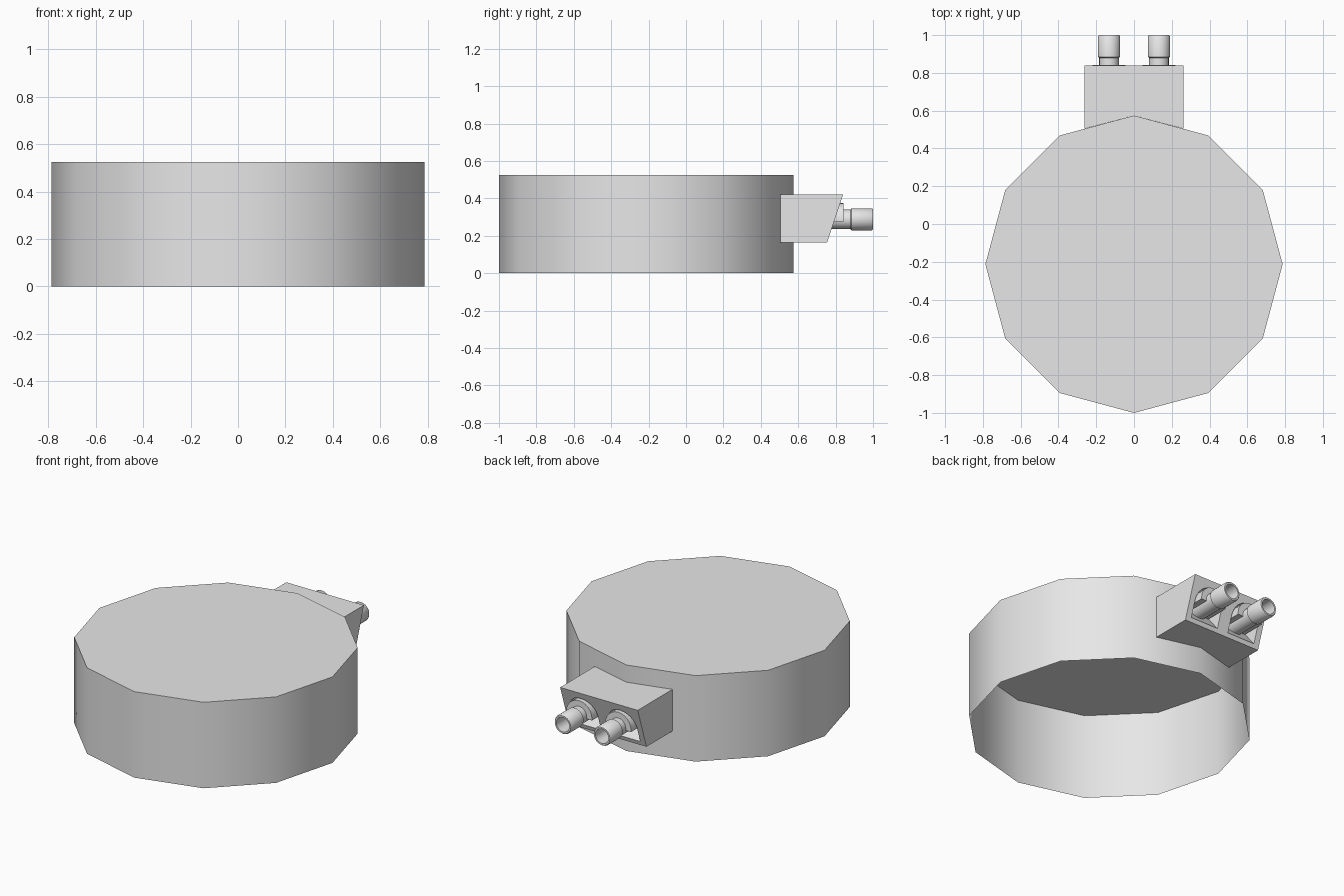
import bpy
import bmesh
from math import cos, sin, pi, radians

cube = bpy.data.objects.get("Cube")
if cube:
    bpy.data.objects.remove(cube, do_unlink=True)

grey = bpy.data.materials.new("light grey")
grey.use_nodes = True
colour = (0.8, 0.8, 0.8, 1)
grey.diffuse_color = colour
grey.node_tree.nodes["Principled BSDF"].inputs["Base Color"].default_value = colour

DRUM_R, DRUM_Y, DRUM_H = 0.787, -0.213, 0.525
SOCKET_X, SOCKET_Z = 0.132, 0.288


def finish(name, bm, smooth=True, recalc=True):
    if recalc:
        bmesh.ops.recalc_face_normals(bm, faces=bm.faces)
    mesh = bpy.data.meshes.new(name)
    bm.to_mesh(mesh)
    bm.free()
    mesh.materials.append(grey)
    obj = bpy.data.objects.new(name, mesh)
    bpy.context.collection.objects.link(obj)
    bpy.ops.object.select_all(action='DESELECT')
    obj.select_set(True)
    bpy.context.view_layer.objects.active = obj
    if smooth:
        bpy.ops.object.shade_smooth_by_angle(angle=radians(40))
    return obj


def bridge(bm, a, b):
    for i in range(len(a)):
        j = (i + 1) % len(a)
        bm.faces.new((a[i], a[j], b[j], b[i]))


def prism(name, lower, upper, smooth=True):
    """Closed solid between two matching outlines."""
    bm = bmesh.new()
    a = [bm.verts.new(p) for p in lower]
    b = [bm.verts.new(p) for p in upper]
    bridge(bm, a, b)
    bm.faces.new(a)
    bm.faces.new(b)
    return finish(name, bm, smooth)


def arch(x, z, r, bottom, steps=12):
    """Round-topped outline in x and z."""
    pts = [(x + r * cos(pi * i / steps), z + r * sin(pi * i / steps))
           for i in range(steps + 1)]
    return pts + [(x - r, bottom), (x + r, bottom)]


# Twelve-sided drum, open underneath
bm = bmesh.new()
rings = []
for z in (0, DRUM_H):
    rings.append([bm.verts.new((DRUM_R * cos(i * pi / 6),
                                DRUM_Y + DRUM_R * sin(i * pi / 6), z))
                  for i in range(12)])
bridge(bm, *rings)
bm.faces.new(rings[1])
finish("drum", bm, recalc=False)

# Housing that follows the drum wall, with a leaning rear face
W = 0.262
wall = [(-W, 0.505), (0, 0.574), (W, 0.505)]
outlines = [[(x, y, z) for x, y in wall + [(W, back), (-W, back)]]
            for z, back in ((0.165, 0.755), (0.42, 0.84))]
housing = prism("connector_housing", *outlines, smooth=False)

for side, word in ((-1, "right"), (1, "left")):
    x = side * SOCKET_X

    # Arched pocket with a sloping floor
    outline = arch(x, SOCKET_Z, 0.094, 0.19)
    cutter = prism("pocket_cutter",
                   [(px, 0.762 - 0.8 * (pz - 0.19), pz) for px, pz in outline],
                   [(px, 0.95, pz) for px, pz in outline], smooth=False)
    cutter.hide_render = True
    cut = housing.modifiers.new("pocket", 'BOOLEAN')
    cut.operation = 'DIFFERENCE'
    cut.solver = 'EXACT'
    cut.object = cutter
    bpy.context.view_layer.objects.active = housing
    bpy.ops.object.modifier_apply(modifier=cut.name)
    bpy.data.objects.remove(cutter, do_unlink=True)

    # Half-round collar above the pipe
    outline = arch(x, SOCKET_Z, 0.087, 0.277)
    prism(word + "_collar", [(px, 0.62, pz) for px, pz in outline],
          [(px, 0.843, pz) for px, pz in outline])

    # Hollow stepped pipe, turned about the y direction
    profile = [(0.052, 0.66), (0.052, 0.88), (0.059, 0.885), (0.059, 0.993),
               (0.054, 1.0), (0.044, 1.0), (0.044, 0.86)]
    bm = bmesh.new()
    loops = [[bm.verts.new((x + r * cos(i * pi / 12), y,
                            SOCKET_Z + r * sin(i * pi / 12)))
              for i in range(24)] for r, y in profile]
    for a, b in zip(loops, loops[1:]):
        bridge(bm, a, b)
    bm.faces.new(loops[0])
    bm.faces.new(loops[-1])
    finish(word + "_pipe", bm)
